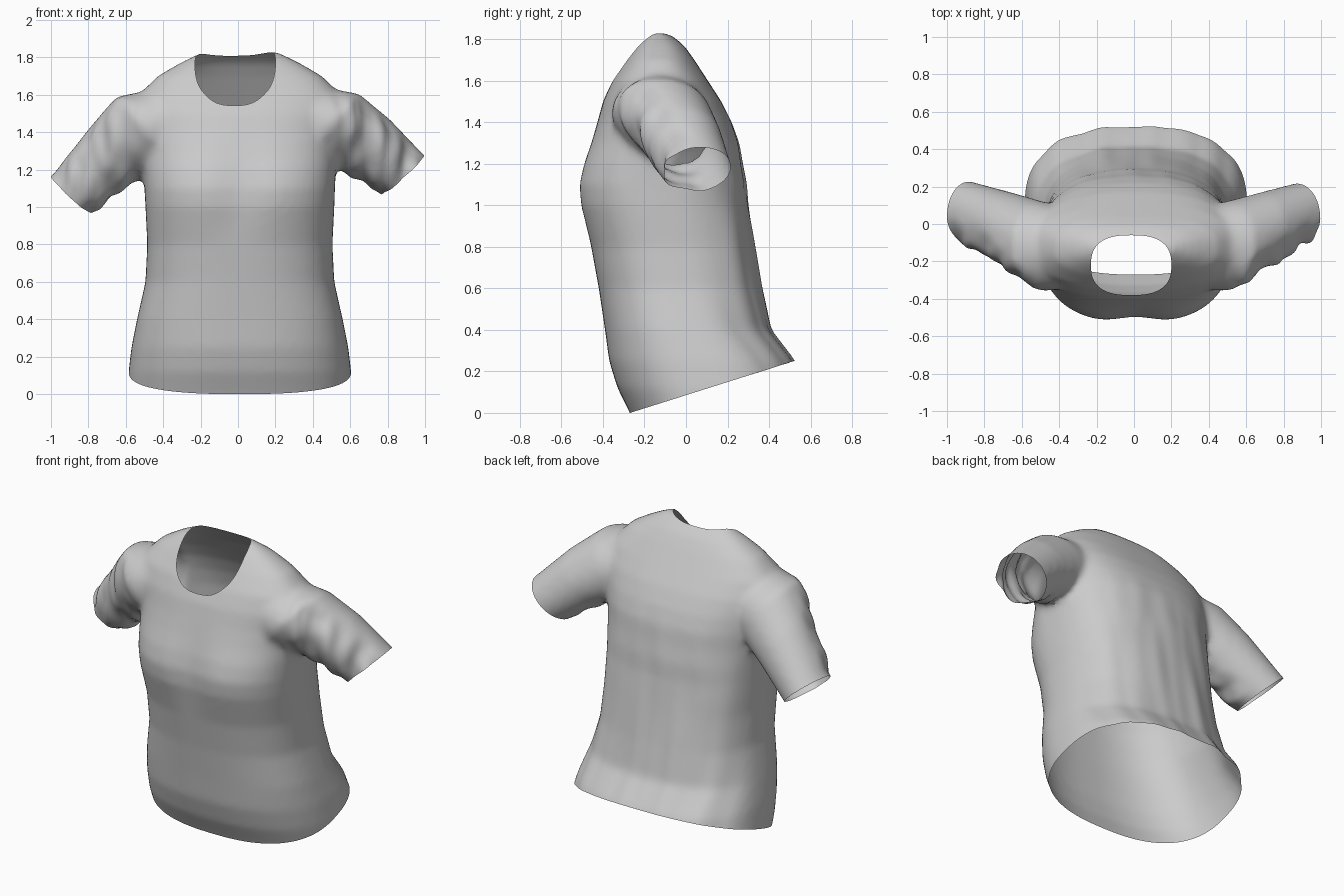
import bpy, bmesh, math
from mathutils import Vector, noise

if "Cube" in bpy.data.objects:
    bpy.data.objects.remove(bpy.data.objects["Cube"], do_unlink=True)

SIDES = 64

# Torso sections: height, half width, front y, back y
TORSO = [(-.1, .61, -.23, .60), (0, .60, -.27, .59), (.12, .595, -.33, .57), (.25, .58, -.37, .52),
         (.4, .55, -.39, .41), (.6, .505, -.42, .37), (.8, .495, -.46, .335),
         (1.0, .505, -.52, .30), (1.1, .51, -.53, .29), (1.2, .515, -.505, .27),
         (1.3, .52, -.465, .255), (1.4, .53, -.43, .22), (1.5, .55, -.40, .17),
         (1.6, .54, -.355, .105), (1.7, .44, -.29, .04), (1.77, .32, -.24, -.01),
         (1.81, .24, -.20, -.06), (1.83, .2, -.17, -.09)]

# Sleeve sections: distance out, y, height, half depth, half thickness
LEFT_SLEEVE = [(.3, -.14, 1.5, .2, .19), (.5, -.12, 1.435, .24, .225),
               (.69, -.03, 1.33, .2, .185), (.88, .05, 1.175, .17, .155), (1.0, .09, 1.06, .17, .155)]
RIGHT_SLEEVE = [(.3, -.14, 1.49, .2, .19), (.5, -.12, 1.415, .24, .23),
                (.67, -.03, 1.28, .2, .19), (.89, .06, 1.07, .17, .145), (1.0, .1, .96, .17, .145)]


def power(v, e):
    return math.copysign(abs(v) ** e, v)


def oval(e):
    """Points of a rounded rectangle of half size one."""
    angles = [2 * math.pi * i / SIDES for i in range(SIDES)]
    return [(power(math.cos(a), 2 / e), power(math.sin(a), 2 / e)) for a in angles]


def loft(bm, rings):
    """Closed tube through rings of points."""
    loops = [[bm.verts.new(p) for p in ring] for ring in rings]
    for a, b in zip(loops, loops[1:]):
        for i in range(SIDES):
            j = (i + 1) % SIDES
            bm.faces.new((a[i], a[j], b[j], b[i]))
    bm.faces.new(loops[0][::-1])
    bm.faces.new(loops[-1])


def torso_ring(z, w, front, back):
    ring = []
    for u, v in oval(2.5):
        y = (front + back) / 2 + v * (back - front) / 2
        if v < 0:  # shallow hollow between the chest sides
            y += .035 * math.exp(-(u / .25) ** 2 - ((z - 1.1) / .2) ** 2)
        ring.append((.01 + u * w, y, z))
    return ring


def sleeve_ring(side, x, y, z, depth, thick):
    lean = Vector((.65, 0, .76))
    ring = []
    for u, v in oval(2):
        p = Vector((x, y, z)) + lean * (v * thick) + Vector((0, u * depth, 0))
        ring.append((side * p.x, p.y, p.z))
    return ring


def make_object(name, bm):
    bmesh.ops.recalc_face_normals(bm, faces=bm.faces)
    mesh = bpy.data.meshes.new(name)
    bm.to_mesh(mesh)
    bm.free()
    ob = bpy.data.objects.new(name, mesh)
    bpy.context.collection.objects.link(ob)
    return ob


# Closed body and sleeves, fused into one skin
bm = bmesh.new()
loft(bm, [torso_ring(*s) for s in TORSO])
for side, sections in ((1, LEFT_SLEEVE), (-1, RIGHT_SLEEVE)):
    loft(bm, [sleeve_ring(side, *s) for s in sections])
shirt = make_object("t_shirt", bm)

# Neck opening cutter
NECK_X, NECK_Y, NECK_W, NECK_D, NECK_E = -.015, -.22, .215, .16, 2.6
bm = bmesh.new()
loft(bm, [[(NECK_X + u * NECK_W, NECK_Y + v * NECK_D, z) for u, v in oval(NECK_E)] for z in (1.46, 2)])
cutter = make_object("neck_cutter", bm)
cutter.hide_render = True

remesh = shirt.modifiers.new("fuse", 'REMESH')
remesh.mode = 'VOXEL'
remesh.voxel_size = .02
smooth = shirt.modifiers.new("soften", 'SMOOTH')
smooth.factor = .5
smooth.iterations = 8
cut = shirt.modifiers.new("neck", 'BOOLEAN')
cut.operation = 'DIFFERENCE'
cut.solver = 'EXACT'
cut.object = cutter
bpy.context.view_layer.update()
bm = bmesh.new()
bm.from_object(shirt, bpy.context.evaluated_depsgraph_get())
shirt.modifiers.clear()
bpy.data.objects.remove(cutter, do_unlink=True)


# Open the neck
def in_neck(p):
    return (abs((p.x - NECK_X) / NECK_W) ** NECK_E + abs((p.y - NECK_Y) / NECK_D) ** NECK_E) < 1.002


walls = [f for f in bm.faces if f.calc_center_median().z > 1.4 and in_neck(f.calc_center_median())]
bmesh.ops.delete(bm, geom=walls, context='FACES')


# Open the hem and the cuffs
def open_end(co, normal, keep):
    faces = [f for f in bm.faces if all(keep(v.co) for v in f.verts)]
    geom = set(faces)
    for f in faces:
        geom.update(f.verts)
        geom.update(f.edges)
    bmesh.ops.bisect_plane(bm, geom=list(geom), plane_co=co, plane_no=normal, clear_outer=True)


open_end((0, -.27, 0), (0, .316, -1), lambda p: p.z < .7)
open_end((.885, .05, 1.175), (.7, .1, -.75), lambda p: p.x > .63)
open_end((-.895, .06, 1.07), (-.68, .1, -.75), lambda p: p.x < -.63)


# Cloth folds: crumpled sleeve fronts, long soft folds down the back
def ramp(v, low, high):
    return min(1, max(0, (v - low) / (high - low)))


bm.normal_update()
moves = []
for v in bm.verts:
    p, n = v.co, v.normal
    sleeve = ramp(abs(p.x), .48, .62) * ramp(p.z, .9, 1.05) * ramp(-n.y - n.z * .4, -.3, .4)
    crumple = noise.noise(Vector((p.x * 14, p.y * 7, p.z * 5))) * .025 * sleeve
    back = ramp(n.y, 0, .6) * ramp(1.4 - p.z, 0, .3) * (1 - ramp(abs(p.x), .5, .6))
    fold = noise.noise(Vector((p.x * 9, 3, p.z * 2 + p.x))) * .012 * back
    moves.append((v, n * (crumple + fold)))
for v, d in moves:
    v.co += d
bm.to_mesh(shirt.data)
bm.free()

# Grey cloth
cloth = bpy.data.materials.new("grey_cloth")
cloth.use_nodes = True
colour = (.6, .6, .6, 1)
cloth.diffuse_color = colour
cloth.node_tree.nodes["Principled BSDF"].inputs["Base Color"].default_value = colour
shirt.data.materials.clear()
shirt.data.materials.append(cloth)
for f in shirt.data.polygons:
    f.material_index = 0

bpy.ops.object.select_all(action='DESELECT')
shirt.select_set(True)
bpy.context.view_layer.objects.active = shirt
bpy.ops.object.shade_smooth_by_angle(angle=math.radians(40))
